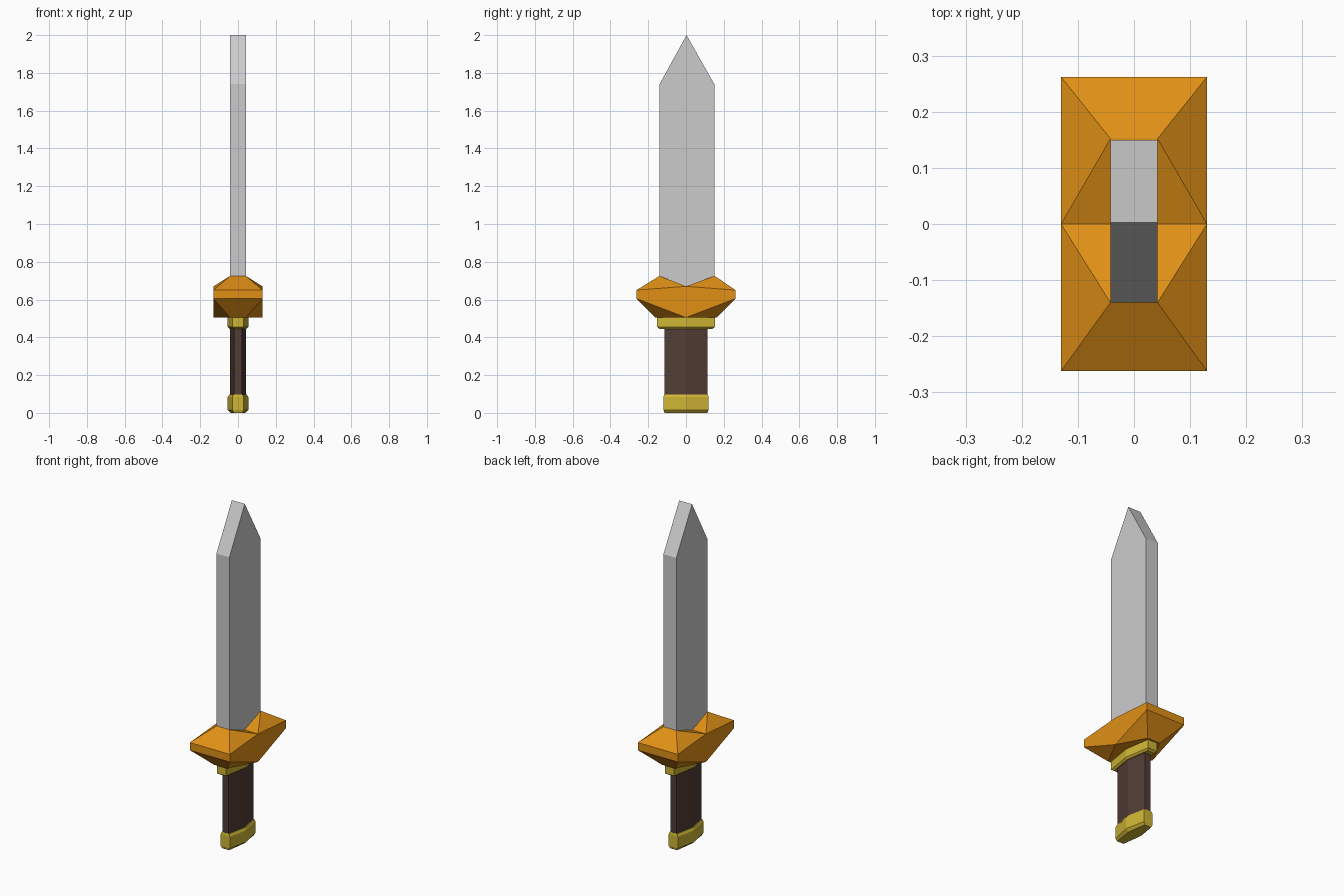
import bpy, bmesh

if "Cube" in bpy.data.objects:
    bpy.data.objects.remove(bpy.data.objects["Cube"])


def material(name, rgb):
    m = bpy.data.materials.new(name)
    m.diffuse_color = (*rgb, 1)
    m.use_nodes = True
    m.node_tree.nodes["Principled BSDF"].inputs["Base Color"].default_value = m.diffuse_color
    return m


def loft(name, rings, mat=None, folds=()):
    """Skin equal-length rings, cap both ends; folds are vertex index pairs."""
    bm = bmesh.new()
    vs = [[bm.verts.new(p) for p in r] for r in rings]
    n = len(rings[0])
    bm.faces.new(vs[0][::-1])
    bm.faces.new(vs[-1])
    for a, b in zip(vs, vs[1:]):
        for i in range(n):
            j = (i + 1) % n
            bm.faces.new((a[i], a[j], b[j], b[i]))
    for (r1, i1), (r2, i2) in folds:
        bmesh.ops.connect_vert_pair(bm, verts=[vs[r1][i1], vs[r2][i2]])
    bmesh.ops.remove_doubles(bm, verts=bm.verts[:], dist=0.0005)
    bmesh.ops.recalc_face_normals(bm, faces=bm.faces[:])
    me = bpy.data.meshes.new(name)
    bm.to_mesh(me)
    bm.free()
    ob = bpy.data.objects.new(name, me)
    bpy.context.collection.objects.link(ob)
    if mat:
        me.materials.append(mat)
    return ob


def hexagon(xc, xm, y0, y1, zc, zm):
    """Six-point ring: corners at +-xc, side midpoints at +-xm."""
    return [(xc, y0, zc), (xm, 0, zm), (xc, y1, zc),
            (-xc, y1, zc), (-xm, 0, zm), (-xc, y0, zc)]


def flat_hex(xc, xm, y, z):
    return hexagon(xc, xm, -y, y, z, z)


orange = material("guard_orange", (0.75, 0.28, 0.008))
gold = material("fitting_gold", (0.62, 0.46, 0.035))
brown = material("grip_brown", (0.085, 0.045, 0.035))

# Blade: pointed flat profile, extruded across x
profile = [(-0.14, 0.6), (0.15, 0.6), (0.15, 1.74), (0.003, 2.0), (-0.14, 1.74)]
loft("blade", [[(x, y, z) for y, z in profile] for x in (-0.042, 0.042)])

# Guard: faceted block with a notch in the middle of each broad side
loft("guard", [
    hexagon(0.042, 0.13, -0.163, 0.163, 0.505, 0.505),
    hexagon(0.13, 0.13, -0.262, 0.262, 0.605, 0.505),
    hexagon(0.13, 0.13, -0.262, 0.262, 0.65, 0.67),
    hexagon(0.042, 0.042, -0.14, 0.152, 0.725, 0.67),
], orange, folds=[((2, 1), (3, 0)), ((2, 1), (3, 2)),
                  ((2, 4), (3, 3)), ((2, 4), (3, 5))])

# Collar under the guard
loft("collar", [
    flat_hex(0.024, 0.045, 0.14, 0.445),
    flat_hex(0.03, 0.055, 0.154, 0.455),
    flat_hex(0.03, 0.055, 0.154, 0.515),
], gold)

# Grip
loft("grip", [flat_hex(0.02, 0.042, 0.115, z) for z in (0.08, 0.46)], brown)

# Pommel with bevelled ends
loft("pommel", [
    flat_hex(0.022, 0.038, 0.114, 0.0),
    flat_hex(0.03, 0.055, 0.119, 0.015),
    flat_hex(0.03, 0.055, 0.119, 0.083),
    flat_hex(0.024, 0.046, 0.116, 0.097),
], gold)
